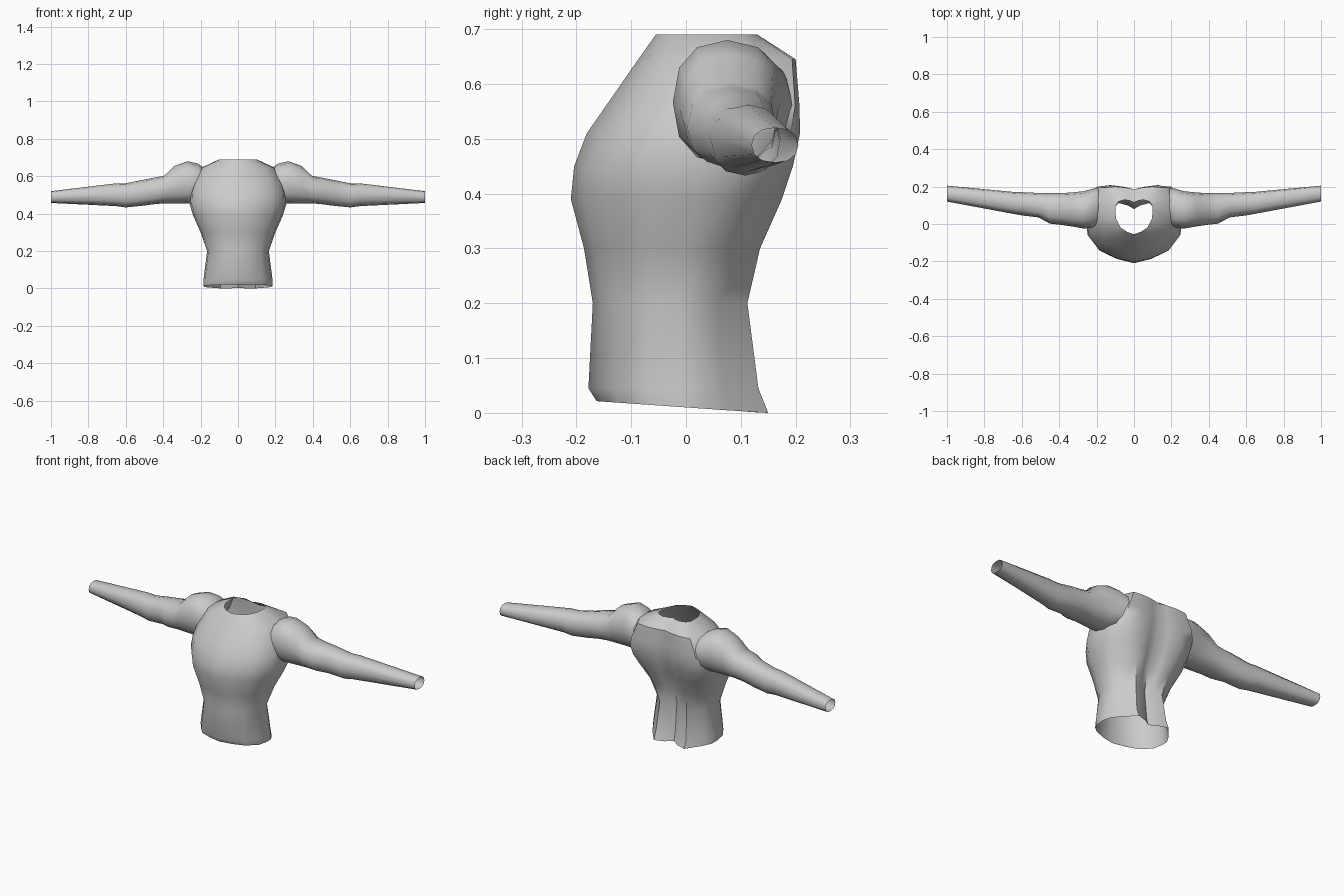
import bpy, bmesh, math

if "Cube" in bpy.data.objects:
    bpy.data.objects.remove(bpy.data.objects["Cube"])

grey = bpy.data.materials.new("cloth grey")
grey.diffuse_color = (0.6, 0.6, 0.6, 1)
grey.use_nodes = True
grey.node_tree.nodes["Principled BSDF"].inputs["Base Color"].default_value = grey.diffuse_color


def loft(name, rings, drop=None):
    """Open tube through closed rings of points; drop(point) marks hidden faces."""
    bm = bmesh.new()
    rows = [[bm.verts.new(p) for p in ring] for ring in rings]
    n = len(rows[0])
    for a, b in zip(rows, rows[1:]):
        for i in range(n):
            j = (i + 1) % n
            quad = (a[i], a[j], b[j], b[i])
            if not (drop and all(drop(v.co) for v in quad)):
                bm.faces.new(quad)
    bmesh.ops.delete(bm, geom=[v for v in bm.verts if not v.link_faces], context='VERTS')
    bmesh.ops.recalc_face_normals(bm, faces=bm.faces)
    mesh = bpy.data.meshes.new(name)
    bm.to_mesh(mesh)
    bm.free()
    obj = bpy.data.objects.new(name, mesh)
    bpy.context.collection.objects.link(obj)
    mesh.materials.append(grey)
    bpy.context.view_layer.objects.active = obj
    obj.select_set(True)
    bpy.ops.object.shade_smooth_by_angle(angle=math.radians(50))
    obj.select_set(False)
    return obj


# Torso levels: z, half width, front y, side y, back y, spine y, back squareness
levels = [
    (0.01, 0.185, -0.163, -0.01, 0.150, 0.105, 0.55),
    (0.045, 0.185, -0.178, -0.01, 0.132, 0.095, 0.55),
    (0.20, 0.165, -0.170, -0.01, 0.112, 0.080, 0.55),
    (0.30, 0.200, -0.186, 0.00, 0.135, 0.100, 0.6),
    (0.39, 0.240, -0.210, 0.02, 0.175, 0.140, 0.7),
    (0.45, 0.258, -0.204, 0.03, 0.195, 0.165, 0.8),
    (0.51, 0.255, -0.181, 0.04, 0.208, 0.180, 0.9),
    (0.56, 0.240, -0.146, 0.05, 0.207, 0.185, 0.95),
    (0.645, 0.198, -0.087, 0.07, 0.200, 0.185, 0.95),
    (0.69, 0.100, -0.055, 0.08, 0.130, 0.115, 0.8),
]


def torso_ring(z, w, yf, ym, yb, ys, sq):
    half = [(0, yf)]
    for fx, fy in ((0.38, 0.10), (0.72, 0.27), (0.96, 0.62), (1, 1)):
        half.append((fx * w, yf + fy * (ym - yf)))
    for fx, fy in ((0.97, 0.5 * sq), (0.82, sq), (0.5, 1)):
        half.append((fx * w, ym + fy * (yb - ym)))
    half += [(0.2 * w, ys + 0.6 * (yb - ys)), (0, ys)]
    pts = half + [(-x, y) for x, y in half[-2:0:-1]]
    # the hem dips towards the back
    return [(x, y, z + (max(-0.01, -0.07 * y) if z < 0.02 else 0)) for x, y in pts]


def in_armhole(p):
    return abs(p.x) > 0.19 and ((p.y - 0.085) / 0.10) ** 2 + ((p.z - 0.565) / 0.10) ** 2 < 0.9


loft("torso", [torso_ring(*lv) for lv in levels], in_armhole)

# Arm stations: x, front y, back y, bottom z, top z
stations = [
    (0.19, -0.01, 0.195, 0.470, 0.650),
    (0.215, -0.02, 0.190, 0.460, 0.668),
    (0.27, -0.024, 0.175, 0.453, 0.680),
    (0.34, -0.012, 0.168, 0.453, 0.655),
    (0.395, -0.004, 0.165, 0.455, 0.602),
    (0.45, 0.002, 0.165, 0.450, 0.592),
    (0.51, 0.035, 0.166, 0.442, 0.580),
    (0.60, 0.046, 0.170, 0.433, 0.562),
    (0.65, 0.055, 0.172, 0.440, 0.562),
    (1.00, 0.120, 0.205, 0.457, 0.520),
]


def arm_ring(x, y0, y1, z0, z1, side, n=12):
    ring = []
    for i in range(n):
        a = 2 * math.pi * i / n
        c, s = math.cos(a), math.sin(a)
        c, s = (math.copysign(abs(v) ** 0.85, v) for v in (c, s))
        ring.append((side * x, (y0 + y1) / 2 + c * (y1 - y0) / 2,
                     (z0 + z1) / 2 + s * (z1 - z0) / 2))
    return ring


for side, name in ((1, "left_sleeve"), (-1, "right_sleeve")):
    loft(name, [arm_ring(*st, side) for st in stations])
